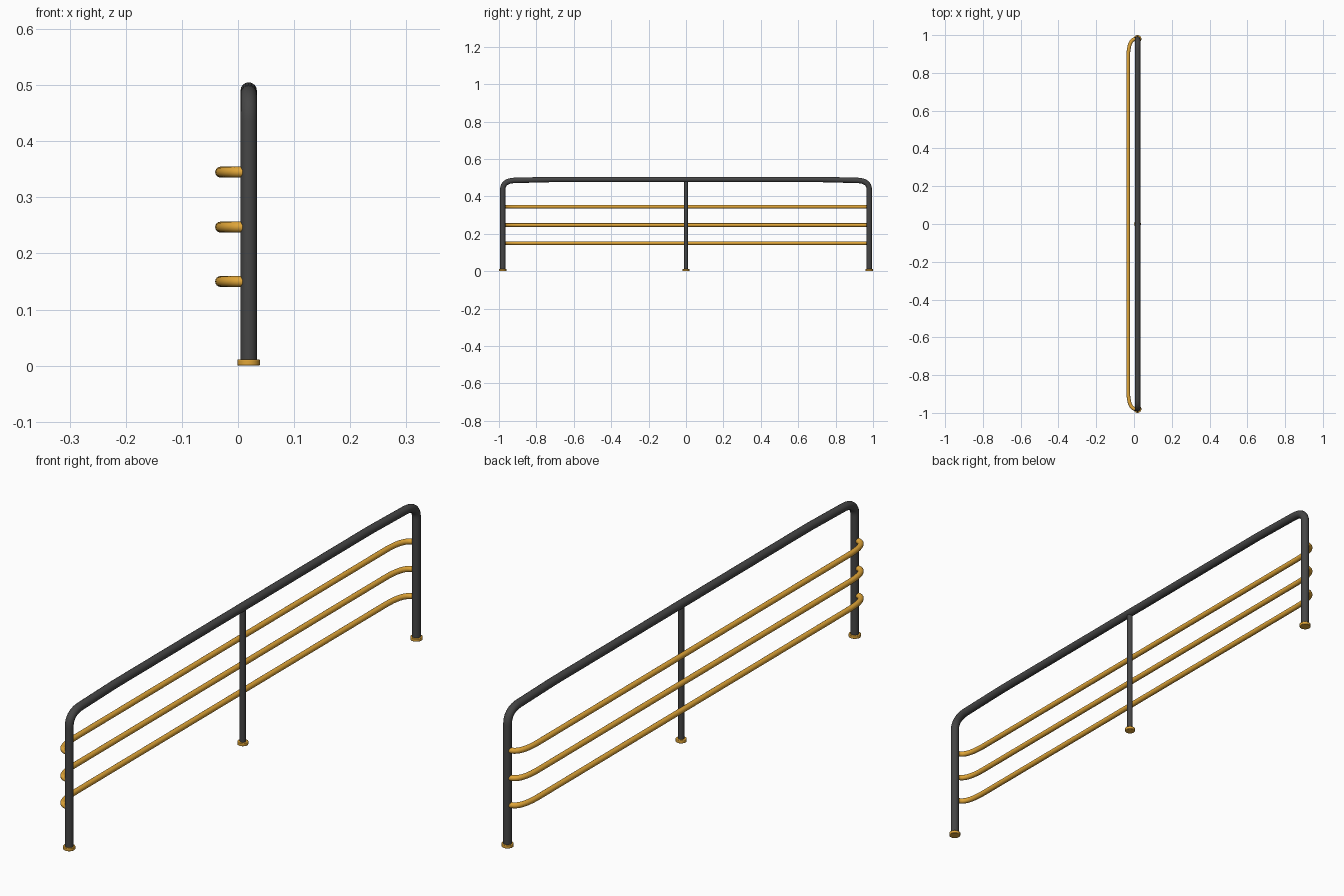
import bpy
from mathutils import Vector

if "Cube" in bpy.data.objects:
    bpy.data.objects.remove(bpy.data.objects["Cube"])

X = 0.019          # plane of the posts
END = 0.98         # y of the end posts


def material(name, rgb):
    m = bpy.data.materials.new(name)
    m.diffuse_color = (*rgb, 1)
    m.use_nodes = True
    m.node_tree.nodes["Principled BSDF"].inputs["Base Color"].default_value = m.diffuse_color
    return m


DARK = material("dark_metal", (0.06, 0.06, 0.06))
GOLD = material("gold_metal", (0.75, 0.38, 0.04))


def bend(a, corner, b, n=10):
    """Rounded corner from a to b."""
    a, c, b = Vector(a), Vector(corner), Vector(b)
    return [a * (1 - t) ** 2 + c * 2 * t * (1 - t) + b * t * t
            for t in (i / n for i in range(n + 1))]


def tube(name, half, radius, mat):
    """Round bar along a path given for the +y half, mirrored to -y."""
    half = [Vector(p) for p in half]
    path = half + [Vector((p.x, -p.y, p.z)) for p in reversed(half)]
    cu = bpy.data.curves.new(name, "CURVE")
    cu.dimensions = "3D"
    cu.bevel_depth = radius
    cu.bevel_resolution = 6
    cu.use_fill_caps = True
    sp = cu.splines.new("POLY")
    sp.points.add(len(path) - 1)
    for pt, co in zip(sp.points, path):
        pt.co = (*co, 1)
    ob = bpy.data.objects.new(name, cu)
    bpy.context.collection.objects.link(ob)
    bpy.ops.object.select_all(action="DESELECT")
    ob.select_set(True)
    bpy.context.view_layer.objects.active = ob
    bpy.ops.object.convert(target="MESH")
    ob = bpy.context.object
    ob.data.materials.clear()
    ob.data.materials.append(mat)
    bpy.ops.object.shade_smooth_by_angle()


def cylinder(name, y, z0, z1, radius, mat, bevel=0):
    bpy.ops.mesh.primitive_cylinder_add(vertices=24, radius=radius, depth=z1 - z0,
                                        location=(X, y, (z0 + z1) / 2))
    ob = bpy.context.object
    ob.name = name
    ob.data.materials.append(mat)
    if bevel:
        mod = ob.modifiers.new("rounded_edge", "BEVEL")
        mod.width, mod.segments = bevel, 2
    bpy.ops.object.shade_smooth_by_angle()


# Hoop: end posts and top bar in one bent tube
tube("main_frame",
     [(X, END, 0.006)]
     + bend((X, END, 0.435), (X, END, 0.482), (X, 0.92, 0.4855))
     + [(X, 0.72, 0.4905)], 0.0145, DARK)

# Middle post
cylinder("middle_post", 0, 0.006, 0.488, 0.010, DARK)

# Three rails, curving back into the end posts
for i, z in enumerate((0.15, 0.247, 0.345)):
    tube(f"rail_{i + 1}",
         [(X, END, z)]
         + bend((0.010, END, z), (-0.031, END, z), (-0.031, 0.875, z)),
         0.0097, GOLD)

# Feet
for name, y, r in (("front_foot", -END, 0.02), ("middle_foot", 0, 0.018),
                   ("back_foot", END, 0.02)):
    cylinder(name, y, 0, 0.011, r, GOLD, 0.0015)
